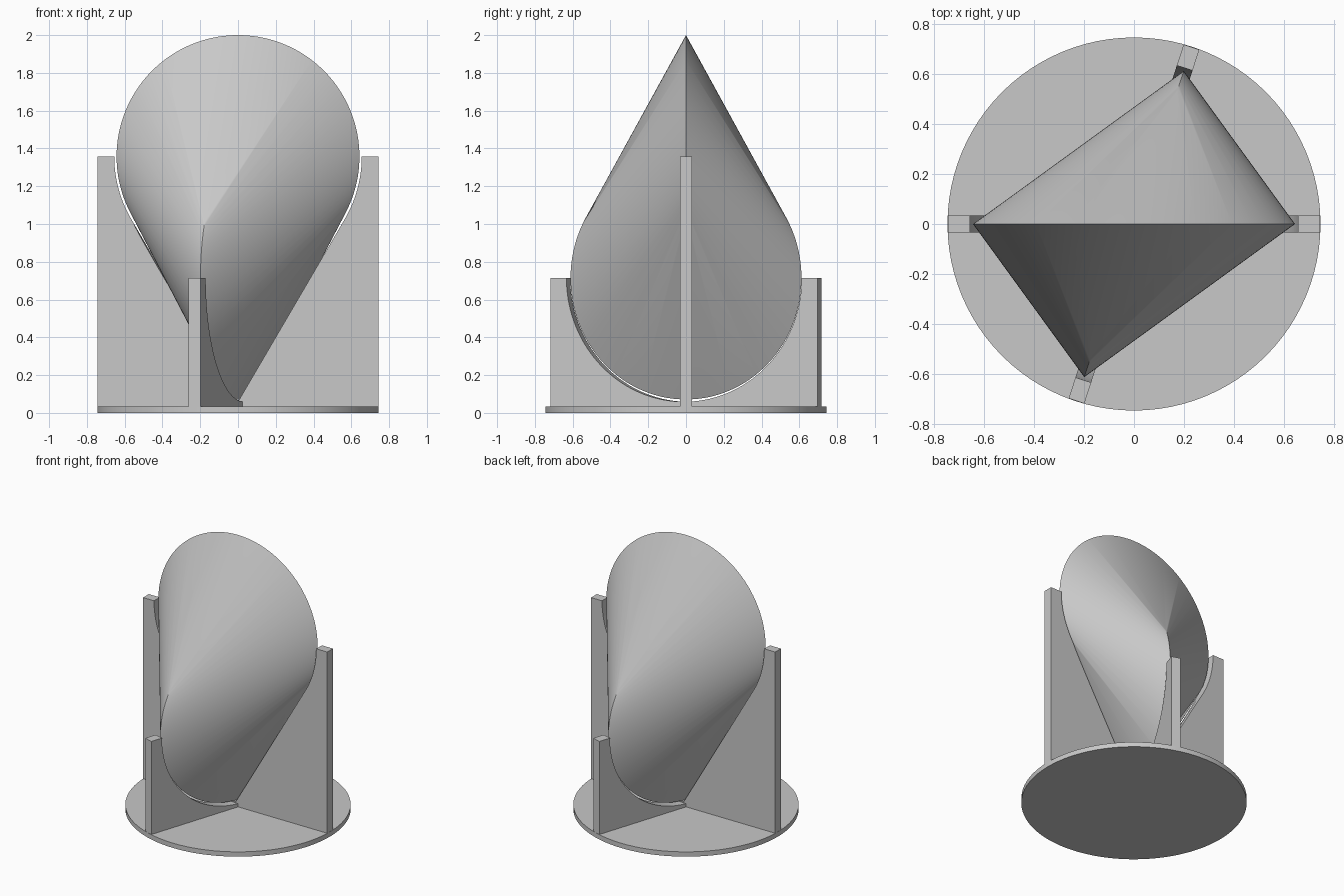
import bpy, bmesh, math
from mathutils import Matrix, Vector

old = bpy.data.objects.get("Cube")
if old:
    bpy.data.objects.remove(old, do_unlink=True)

R, GAP = 0.643, 0.012           # circle radius, clearance in the stand
HIGH, LOW = 2 - R, 2 - 2 * R    # centre heights of the two circles
TURN = math.radians(72)         # angle between the circle planes
BASE_R, BASE_H, THICK = 0.745, 0.035, 0.066

grey = bpy.data.materials.new("light grey")
grey.use_nodes = True
grey.diffuse_color = (0.58, 0.58, 0.58, 1)
grey.node_tree.nodes["Principled BSDF"].inputs["Base Color"].default_value = grey.diffuse_color


def ring(radius, height, angle=0, y=0, n=144):
    turn = Matrix.Rotation(angle, 3, "Z")
    return [turn @ Vector((radius * math.sin(i * math.tau / n), y,
                           height + radius * math.cos(i * math.tau / n))) for i in range(n)]


def hull(name, points):
    """Convex solid around the points."""
    bm = bmesh.new()
    for p in points:
        bm.verts.new(p)
    res = bmesh.ops.convex_hull(bm, input=bm.verts)
    spare = {g for g in res["geom_interior"] + res["geom_unused"]
             if isinstance(g, bmesh.types.BMVert)}
    bmesh.ops.delete(bm, geom=list(spare), context="VERTS")
    bmesh.ops.recalc_face_normals(bm, faces=bm.faces)
    mesh = bpy.data.meshes.new(name)
    bm.to_mesh(mesh)
    bm.free()
    obj = bpy.data.objects.new(name, mesh)
    bpy.context.collection.objects.link(obj)
    mesh.materials.append(grey)
    return obj


def smooth(obj):
    bpy.ops.object.select_all(action="DESELECT")
    obj.select_set(True)
    bpy.context.view_layer.objects.active = obj
    bpy.ops.object.shade_smooth_by_angle(angle=math.radians(30))


def helper(name, points):
    obj = hull(name, points)
    obj.hide_render = True
    obj.hide_set(True)
    return obj


# Rolling solid: hull of two crossed circles
smooth(hull("two_circle_roller", ring(R, HIGH) + ring(R, LOW, TURN)))

# Round base plate
bpy.ops.mesh.primitive_cylinder_add(vertices=96, radius=BASE_R, depth=BASE_H,
                                    location=(0, 0, BASE_H / 2))
base = bpy.context.object
base.name = "base_disc"
base.data.materials.append(grey)
smooth(base)

# Clearance shape shared by both support plates
C = R + GAP
clearance = helper("clearance_cutter", ring(C, HIGH) + ring(C, LOW, TURN))

# Crossed support plates, each cradling one circle
for name, centre, tip, angle in (("tall_support", HIGH, LOW - C, 0),
                                 ("short_support", LOW, HIGH + C, TURN)):
    bpy.ops.mesh.primitive_cube_add(size=1)
    plate = bpy.context.object
    plate.name = name
    z0 = BASE_H - 0.01
    plate.data.transform(Matrix.Rotation(angle, 4, "Z")
                         @ Matrix.Translation((0, 0, (centre + z0) / 2))
                         @ Matrix.Diagonal((2 * BASE_R - 0.004, THICK, centre - z0, 1)))
    plate.data.materials.append(grey)
    slot_points = []
    for y in (-THICK, THICK):
        slot_points += ring(C, centre, angle, y)
        slot_points.append(Matrix.Rotation(angle, 3, "Z") @ Vector((0, y, tip)))
    slot = helper(name + "_slot_cutter", slot_points)
    for cutter in (slot, clearance):
        mod = plate.modifiers.new("cradle", "BOOLEAN")
        mod.operation = "DIFFERENCE"
        mod.solver = "EXACT"
        mod.object = cutter
